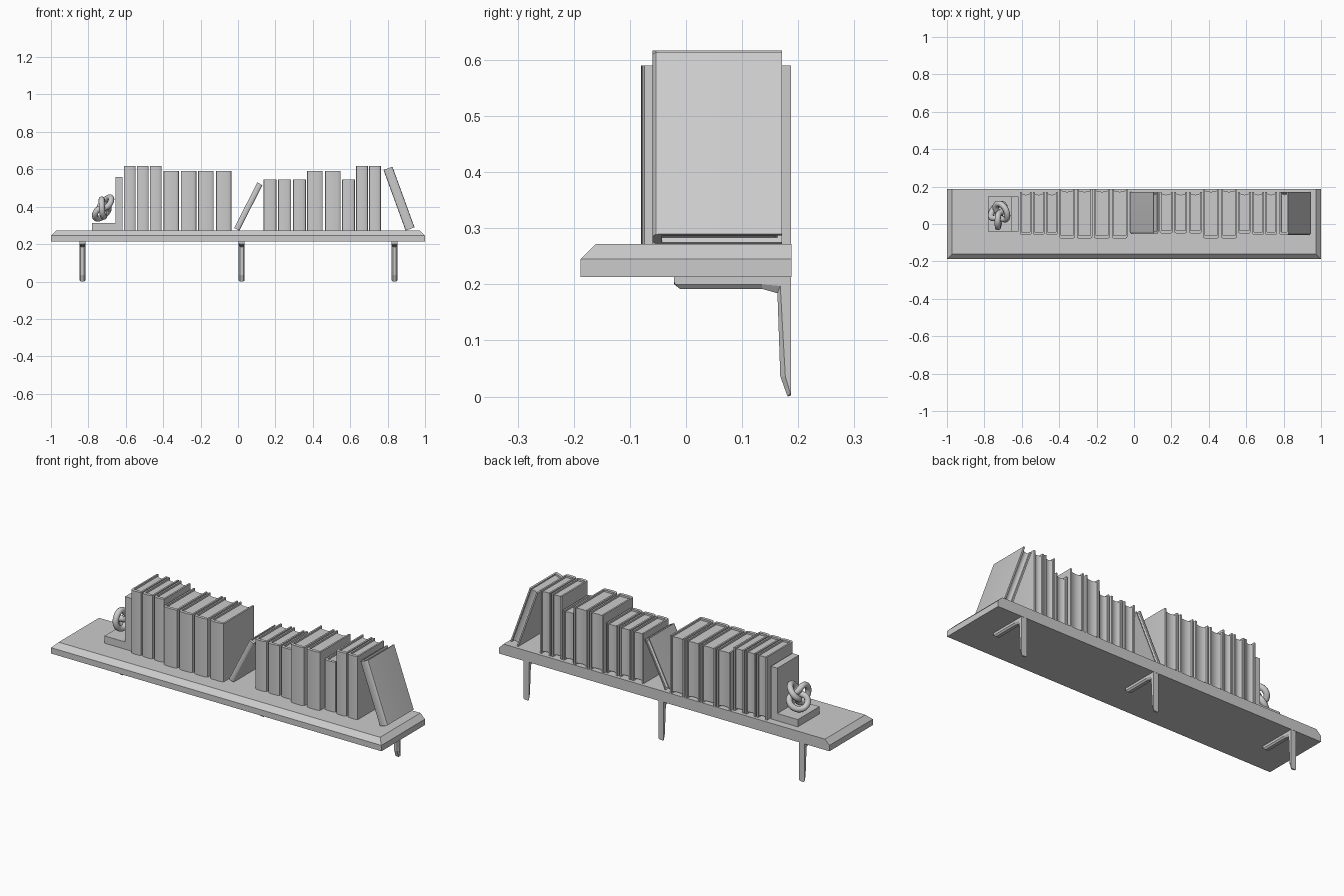
import bpy, bmesh
from math import sin, cos, pi, radians
from mathutils import Vector

if "Cube" in bpy.data.objects:
    bpy.data.objects.remove(bpy.data.objects["Cube"])


def make(name, verts, faces, smooth=False):
    me = bpy.data.meshes.new(name)
    me.from_pydata(verts, [], faces)
    bm = bmesh.new()
    bm.from_mesh(me)
    bmesh.ops.recalc_face_normals(bm, faces=bm.faces)
    bm.to_mesh(me)
    bm.free()
    ob = bpy.data.objects.new(name, me)
    bpy.context.collection.objects.link(ob)
    if smooth:
        bpy.ops.object.select_all(action='DESELECT')
        ob.select_set(True)
        bpy.context.view_layer.objects.active = ob
        bpy.ops.object.shade_smooth_by_angle(angle=radians(35))
    return ob


def loft(name, loops, smooth=False):
    n = len(loops[0])
    verts = [p for lp in loops for p in lp]
    faces = [list(range(n)), list(range(len(verts) - n, len(verts)))]
    for k in range(len(loops) - 1):
        for i in range(n):
            j = (i + 1) % n
            faces.append((k * n + i, k * n + j, (k + 1) * n + j, (k + 1) * n + i))
    return make(name, verts, faces, smooth)


def prism(name, outline, z0, z1, smooth=False):
    return loft(name, [[(x, y, z) for x, y in outline] for z in (z0, z1)], smooth)


def rect(x0, x1, y0, y1):
    return [(x0, y0), (x1, y0), (x1, y1), (x0, y1)]


# Shelf board, chamfered on the front and both ends
TOP = 0.272
layers = [(0.0, 0.213), (0.0, 0.245), (0.027, TOP)]
loft("shelf_board", [[(x, y, z) for x, y in rect(-1 + c, 1 - c, -0.188 + c, 0.188)]
                     for c, z in layers])

# Wall brackets: L profile with a raised, bevelled centre ridge
ridge = [(-0.021, 0.216), (-0.021, 0.2), (-0.011, 0.192), (0.135, 0.192), (0.163, 0.184),
         (0.168, 0.036), (0.181, 0.0), (0.187, 0.002), (0.187, 0.22)]
side = [(-0.021, 0.216), (-0.021, 0.204), (-0.019, 0.2), (0.135, 0.2), (0.168, 0.197),
        (0.177, 0.036), (0.186, 0.006), (0.187, 0.006), (0.187, 0.22)]
for i, bx in enumerate((-0.832, 0.02, 0.837)):
    loft(f"bracket_{i + 1}", [[(bx + dx, y, z) for y, z in prof] for dx, prof in
                              ((-0.016, side), (-0.009, ridge), (0.009, ridge), (0.016, side))])

# Book sizes: width, height, spine y, fore-edge y
SIZES = {"tall": (0.063, 0.345, -0.06, 0.171),
         "wide": (0.083, 0.318, -0.08, 0.187),
         "small": (0.069, 0.273, -0.052, 0.171)}


def book(name, kind, x, width=None, lean=0):
    w, h, y0, y1 = SIZES[kind]
    w = width or w
    t = min(0.009, w * 0.16)
    d = 0.013
    # Spine follows a flattened arc
    arc = []
    for k in range(9):
        a = pi * k / 8
        c, s = cos(a), sin(a)
        sgn = 1 if c >= 0 else -1
        arc.append((w / 2 - sgn * abs(c) ** 0.7 * w / 2, y0 + d - d * s ** 0.7 if 0 < k < 8 else y0 + d))
    yi = y0 + d + t * 0.5
    cover = arc + [(w, y1), (w - t, y1), (w - t, yi), (t, yi), (t, y1), (0, y1)]
    parts = [prism(name + "_cover", cover, 0, h, True)]
    # Page block, recessed with a hollow fore-edge
    yf = y1 - 0.008
    pages = [(t, yi), (w - t, yi), (w - t, yf)]
    pages += [(t + (w - 2 * t) * (1 - k / 6), yf - 0.007 * sin(pi * k / 6)) for k in range(1, 6)]
    pages.append((t, yf))
    parts.append(prism(name + "_pages", pages, 0.009, h - 0.01, True))
    # Leaning books rest on their lower corner at x
    a = radians(lean)
    px = w if lean > 0 else 0
    for ob in parts:
        ob.rotation_euler = (0, a, 0)
        ob.location = (x - px * cos(a), 0, TOP + px * sin(a))


row = [("tall", (-0.61, -0.541, -0.471, 0.632, 0.701)),
       ("wide", (-0.399, -0.306, -0.213, -0.118, 0.37, 0.466)),
       ("small", (0.137, 0.215, 0.294, 0.556))]
for kind, xs in row:
    for i, x in enumerate(xs):
        book(f"{kind}_book_{i + 1}", kind, x)
book("leaning_small_book", "small", 0.007, 0.031, 27)
book("leaning_tall_book", "tall", 0.896, 0.051, -20)

# Bookend: base and upright in one L-shaped piece
ell = [(-0.78, TOP), (-0.617, TOP), (-0.617, 0.56), (-0.656, 0.56), (-0.656, 0.312), (-0.78, 0.312)]
loft("bookend", [[(x, y, z) for x, z in ell] for y in (-0.04, 0.147)])

# Knot ornament, leaning against the upright
cu = bpy.data.curves.new("knot_ornament", 'CURVE')
cu.dimensions = '3D'
cu.bevel_depth = 0.016
cu.bevel_resolution = 3
N = 96
sp = cu.splines.new('POLY')
sp.points.add(N - 1)
sp.use_cyclic_u = True
q = Vector((-0.9, 0.1, 0.42)).to_track_quat('Z', 'Y')
for k in range(N):
    t = 2 * pi * k / N
    r = 0.046 + 0.025 * cos(3 * t)
    p = q @ Vector((r * cos(2 * t), r * sin(2 * t), 0.025 * sin(3 * t)))
    sp.points[k].co = (*(p + Vector((-0.72, 0.053, 0.393))), 1)
knot = bpy.data.objects.new("knot_ornament", cu)
bpy.context.collection.objects.link(knot)
bpy.ops.object.select_all(action='DESELECT')
knot.select_set(True)
bpy.context.view_layer.objects.active = knot
bpy.ops.object.convert(target='MESH')
bpy.ops.object.shade_smooth()
